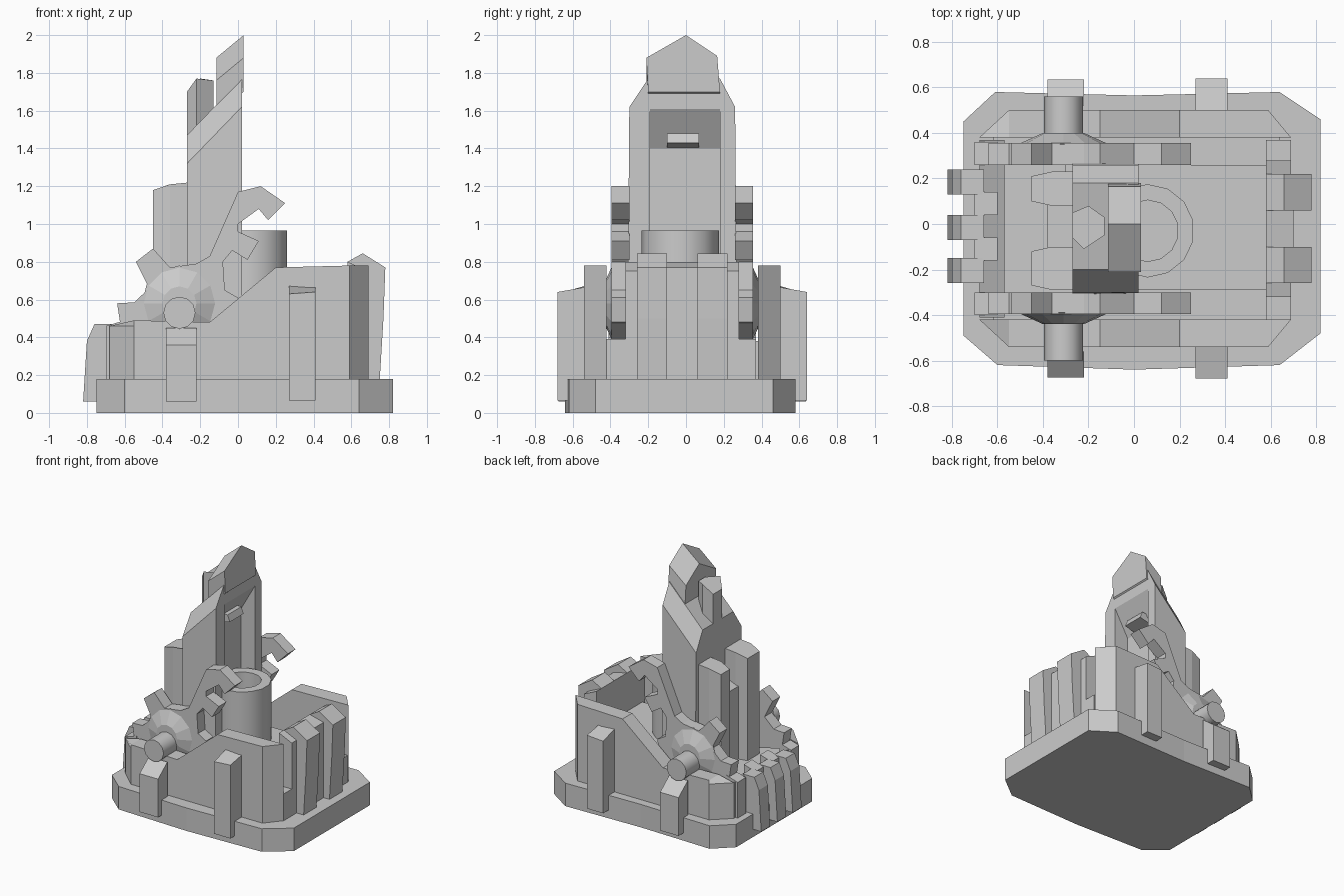
import bpy
import bmesh
from math import radians

cube = bpy.data.objects.get("Cube")
if cube:
    bpy.data.objects.remove(cube, do_unlink=True)

stone = bpy.data.materials.new("light_grey")
stone.use_nodes = True
GREY = (0.6, 0.6, 0.6, 1)
stone.diffuse_color = GREY
stone.node_tree.nodes["Principled BSDF"].inputs["Base Color"].default_value = GREY

MID = -0.02  # centre line of the building in y


def loft(name, first, second):
    """Solid between two matching outlines."""
    bm = bmesh.new()
    a = [bm.verts.new(p) for p in first]
    b = [bm.verts.new(p) for p in second]
    n = len(a)
    bm.faces.new(a)
    bm.faces.new(b[::-1])
    for i in range(n):
        j = (i + 1) % n
        bm.faces.new((a[i], b[i], b[j], a[j]))
    bmesh.ops.remove_doubles(bm, verts=bm.verts, dist=0.0005)
    bmesh.ops.recalc_face_normals(bm, faces=bm.faces)
    mesh = bpy.data.meshes.new(name)
    bm.to_mesh(mesh)
    bm.free()
    mesh.materials.append(stone)
    obj = bpy.data.objects.new(name, mesh)
    bpy.context.collection.objects.link(obj)
    return obj


def slab(name, points, bottom):
    """Vertical block; every footprint point carries its own top height."""
    return loft(name, [(x, y, bottom) for x, y, z in points], points)


def block(name, x0, x1, y0, y1, bottom, tops):
    """Four-sided block; tops go round from (x0, y0)."""
    corners = ((x0, y0), (x1, y0), (x1, y1), (x0, y1))
    return slab(name, [(x, y, t) for (x, y), t in zip(corners, tops)], bottom)


def side_plate(name, profile, y0, y1, low=-9, high=9):
    """Extrude an x-z profile in y; low and high clip the far face in x."""
    return loft(name, [(x, y0, z) for x, z in profile],
                [(min(max(x, low), high), y1, z) for x, z in profile])


def leaning(name, profile, x0, x1, drop, fixed):
    """Extrude a y-z profile in x, dropping the rear points above a height."""
    return loft(name, [(x1, y, z) for y, z in profile],
                [(x0, y, z - (drop if z > fixed else 0)) for y, z in profile])


# Chamfered plinth
slab("plinth", [(x, y, 0.18) for x, y in (
    (-0.75, -0.49), (-0.60, -0.62), (0, -0.64), (0.64, -0.62), (0.82, -0.48),
    (0.82, 0.46), (0.64, 0.58), (0, 0.565), (-0.61, 0.58), (-0.75, 0.45))], 0)

# Floors inside the walls
block("low_floor", -0.62, 0.64, -0.43, 0.39, 0.17, [0.38] * 4)
block("raised_floor", -0.3, 0.58, -0.29, 0.26, 0.3, [0.5] * 4)
block("end_wall", -0.68, -0.57, -0.41, 0.37, 0.17, (0.46, 0.40, 0.40, 0.46))

# Mirrored side walls, toothed levers, axles and buttresses
wall = ((-0.68, 0.17), (-0.68, 0.46), (-0.55, 0.49), (-0.15, 0.48),
        (0.2, 0.77), (0.69, 0.78), (0.69, 0.17))
lever = ((-0.62, 0.45), (-0.64, 0.58), (-0.55, 0.585), (-0.47, 0.66),
         (-0.54, 0.80), (-0.45, 0.87), (-0.36, 0.77), (-0.22, 0.79),
         (-0.15, 0.83), (0, 1.17), (0.12, 1.20), (0.25, 1.11), (0.16, 1.02),
         (0.11, 1.08), (0, 1.0), (0, 0.96), (0.11, 0.91), (0.05, 0.81),
         (-0.03, 0.86), (-0.08, 0.8), (-0.07, 0.65), (0, 0.61),
         (-0.02, 0.48), (-0.12, 0.47), (-0.25, 0.38), (-0.4, 0.4))
for side, label in ((-1, "front"), (1, "back")):
    def across(v):
        return MID + side * v
    side_plate(label + "_wall", wall, across(0.40), across(0.52), -0.55, 0.59)
    side_plate(label + "_lever", lever, across(0.28), across(0.375))
    bpy.ops.mesh.primitive_cylinder_add(
        vertices=12, radius=0.085, depth=0.24,
        location=(-0.31, across(0.46), 0.53), rotation=(radians(90), 0, 0))
    axle = bpy.context.object
    axle.name = label + "_axle"
    axle.data.materials.append(stone)
    bpy.ops.object.shade_smooth_by_angle(angle=radians(40))
    bpy.ops.mesh.primitive_cone_add(
        vertices=12, radius1=0.2, radius2=0.09, depth=0.05,
        location=(-0.31, across(0.395), 0.58), rotation=(radians(-90 * side), 0, 0))
    hub = bpy.context.object
    hub.name = label + "_hub"
    hub.data.materials.append(stone)
    block(label + "_axle_buttress", -0.38, -0.22, across(0.54), across(0.655),
          0.06, (0.45, 0.45, 0.36, 0.36))
    block(label + "_tall_buttress", 0.27, 0.41, across(0.49), across(0.66),
          0.065, (0.68, 0.67, 0.64, 0.63))

# Row of piers along the left end
pier = ((0.58, 0.17), (0.58, 0.80), (0.66, 0.845), (0.78, 0.77),
        (0.77, 0.5), (0.75, 0.17))
for i, y in enumerate((-0.18, 0.14)):
    side_plate(f"large_pier_{i}", pier, y - 0.08, y + 0.08)
block("middle_pier", 0.58, 0.70, -0.10, 0.06, 0.17, (0.80, 0.77, 0.77, 0.80))
block("front_low_pier", 0.58, 0.69, -0.42, -0.26, 0.17, [0.39] * 4)
block("back_low_pier", 0.58, 0.69, 0.22, 0.37, 0.17, [0.39] * 4)
for i, y in enumerate((-0.29, 0.25)):
    block(f"inner_pier_{i}", 0.58, 0.69, y - 0.03, y + 0.03, 0.17,
          (0.80, 0.75, 0.75, 0.80))

# Row of short posts along the right end
post = ((-0.82, 0.06), (-0.80, 0.38), (-0.76, 0.47), (-0.66, 0.47), (-0.66, 0.06))
for i, y in enumerate((-0.205, -0.015, 0.185)):
    side_plate(f"outer_post_{i}", post, y - 0.055, y + 0.055)
for i, y in enumerate((-0.35, -0.11, 0.09, 0.31)):
    block(f"inner_post_{i}", -0.70, -0.60, y - 0.05, y + 0.05, 0.17,
          (0.46, 0.49, 0.49, 0.46))

# Tower with a sloping roof and a deep niche
tower = leaning("tower", ((-0.31, 0.4), (0.27, 0.4), (0.26, 1.62), (0.18, 1.77),
                          (-0.2, 1.77), (-0.30, 1.62)), -0.27, 0.02, 0.3, 1)
cutter = side_plate("niche_cutter", ((0.1, 0.52), (-0.10, 0.52), (-0.10, 1.40),
                                     (0.02, 1.61), (0.1, 1.75)), -0.19, 0.18)
cutter.hide_render = True
cut = tower.modifiers.new("niche", 'BOOLEAN')
cut.operation = 'DIFFERENCE'
cut.solver = 'EXACT'
cut.object = cutter
bpy.context.view_layer.objects.active = tower
bpy.ops.object.modifier_apply(modifier=cut.name)
bpy.data.objects.remove(cutter, do_unlink=True)

leaning("spire", ((-0.2, 1.7), (0.18, 1.7), (0.165, 1.89), (0, 2.0),
                  (-0.21, 1.88)), -0.115, 0.03, 0.12, 1)
side_plate("niche_strut", ((-0.12, 1.40), (-0.12, 1.48), (-0.02, 1.48),
                           (0.0, 1.43)), -0.10, 0.07)
slab("roof_pin", ((-0.27, -0.06, 1.70), (-0.22, -0.11, 1.77), (-0.13, -0.05, 1.76),
                  (-0.13, 0.03, 1.76), (-0.20, 0.08, 1.77), (-0.27, 0.05, 1.70)), 1.3)

# Stepped columns behind the tower
for i, (y0, y1) in enumerate(((-0.29, -0.10), (0.08, 0.23))):
    slab(f"tower_column_{i}", ((-0.45, y0 + 0.02, 1.18), (-0.36, y0, 1.21),
                               (-0.26, y0, 1.22), (-0.26, y1, 1.22),
                               (-0.36, y1, 1.21), (-0.45, y1 - 0.02, 1.18)), 0.35)
block("column_web", -0.38, -0.26, -0.12, 0.10, 0.35, (0.95, 1.0, 1.0, 0.95))

# Hollow chimney in front of the niche
bpy.ops.mesh.primitive_cylinder_add(vertices=14, radius=0.205, depth=0.5,
                                    end_fill_type='NOTHING',
                                    location=(0.06, -0.03, 0.715))
chimney = bpy.context.object
chimney.name = "chimney"
chimney.data.materials.append(stone)
shell = chimney.modifiers.new("shell", 'SOLIDIFY')
shell.thickness = 0.07
shell.offset = -1
bpy.ops.object.modifier_apply(modifier=shell.name)
bpy.ops.object.shade_smooth_by_angle(angle=radians(40))
